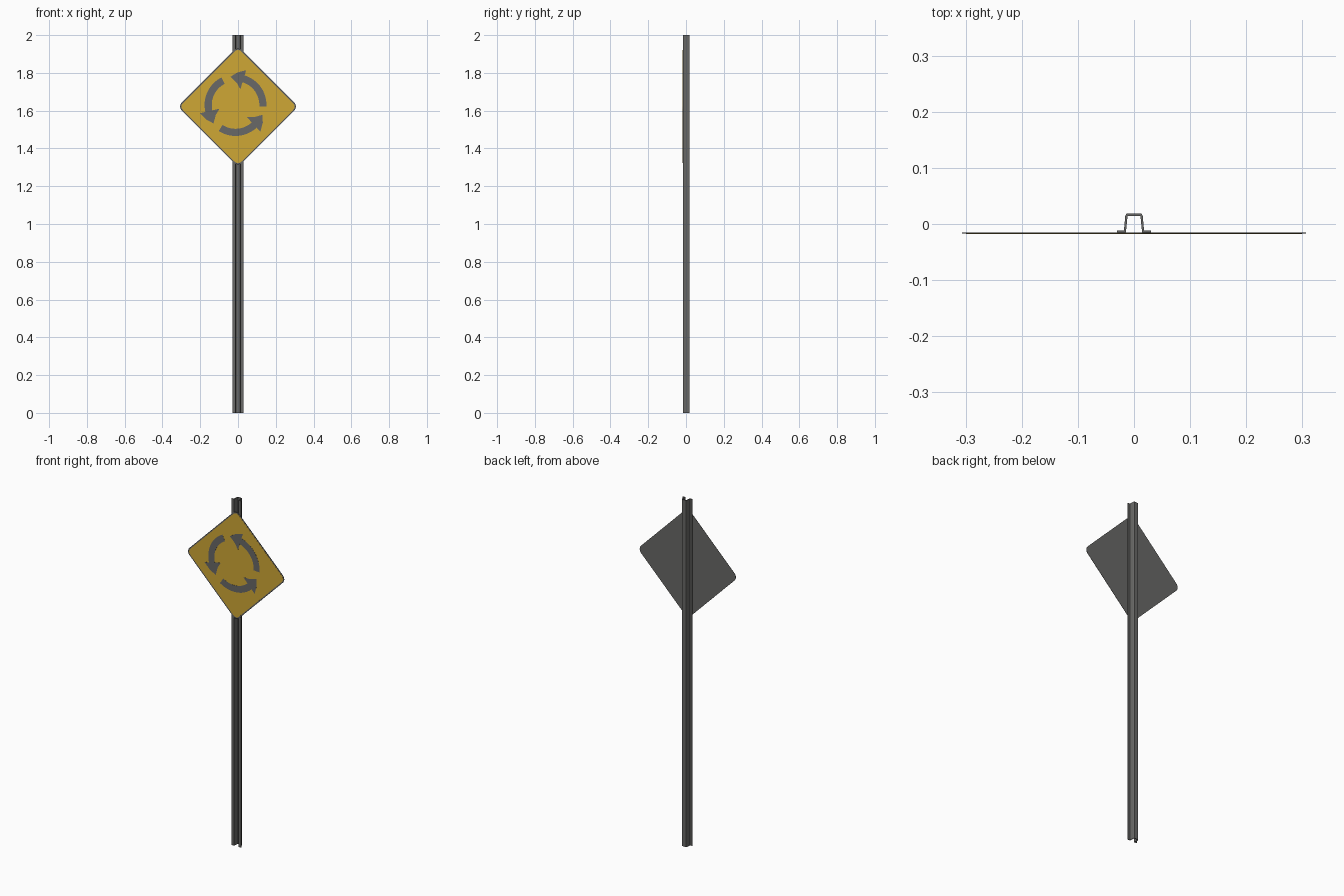
import bpy, bmesh
from math import sin, cos, pi, radians

if "Cube" in bpy.data.objects:
    bpy.data.objects.remove(bpy.data.objects["Cube"])


def material(name, rgb):
    m = bpy.data.materials.new(name)
    m.diffuse_color = (*rgb, 1)
    m.use_nodes = True
    m.node_tree.nodes["Principled BSDF"].inputs["Base Color"].default_value = m.diffuse_color
    return m


STEEL = material("grey steel", (0.14, 0.14, 0.135))
YELLOW = material("sign yellow", (0.62, 0.385, 0.036))

SIGN_Z = 1.622


def prism(name, outlines, place, shift, mat):
    """Extrude flat outlines: place() maps a 2D point to 3D, shift is the extrusion."""
    bm = bmesh.new()
    for pts in outlines:
        face = bm.faces.new([bm.verts.new(place(*p)) for p in pts])
        ext = bmesh.ops.extrude_face_region(bm, geom=[face], use_keep_orig=True)
        verts = [g for g in ext["geom"] if isinstance(g, bmesh.types.BMVert)]
        bmesh.ops.translate(bm, verts=verts, vec=shift)
    bmesh.ops.recalc_face_normals(bm, faces=bm.faces)
    me = bpy.data.meshes.new(name)
    bm.to_mesh(me)
    bm.free()
    me.materials.append(mat)
    ob = bpy.data.objects.new(name, me)
    bpy.context.collection.objects.link(ob)
    return ob


def diamond(half_side, radius, steps=6):
    """Square with rounded corners, turned 45 degrees."""
    centre = (half_side - radius) * 2 ** 0.5
    pts = []
    for k in range(4):
        a = k * pi / 2
        for i in range(steps + 1):
            t = a - pi / 4 + i * pi / 2 / steps
            pts.append((centre * cos(a) + radius * cos(t),
                        centre * sin(a) + radius * sin(t)))
    return pts


def arrow(turn):
    """Curved arrow running anticlockwise: outer arc, head, inner arc."""
    polar = [(0.164, -3 + 76 * i / 12) for i in range(13)]
    polar += [(0.193, 73), (0.172, 87), (0.152, 100), (0.118, 87), (0.087, 73)]
    polar += [(0.126, 73 - 76 * i / 12) for i in range(13)]
    return [(-0.013 + r * cos(radians(a + turn)), 0.008 + r * sin(radians(a + turn)))
            for r, a in polar]


def at_depth(y):
    return lambda x, z: (x, y, SIGN_Z + z)


# Hat-channel post, half profile mirrored
half = [(0.030, -0.0155), (0.030, -0.0120), (0.0180, -0.0120), (0.0155, 0.0155),
        (0.0130, 0.0185)]
inner = [(0.0115, 0.0145), (0.0145, -0.0155)]
outline = (half + [(-x, y) for x, y in reversed(half)]
           + [(-x, y) for x, y in reversed(inner)] + inner)
prism("post", [outline], lambda x, y: (x, y, 0), (0, 0, 2), STEEL)

# Sign plate, yellow face and the three arrows
prism("sign_plate", [diamond(0.2255, 0.030)], at_depth(-0.0170), (0, 0.0015, 0), STEEL)
prism("yellow_face", [diamond(0.2190, 0.025)], at_depth(-0.0175), (0, 0.0005, 0), YELLOW)
prism("arrows", [arrow(t) for t in (0, 120, 240)], at_depth(-0.0180), (0, 0.0005, 0), STEEL)
